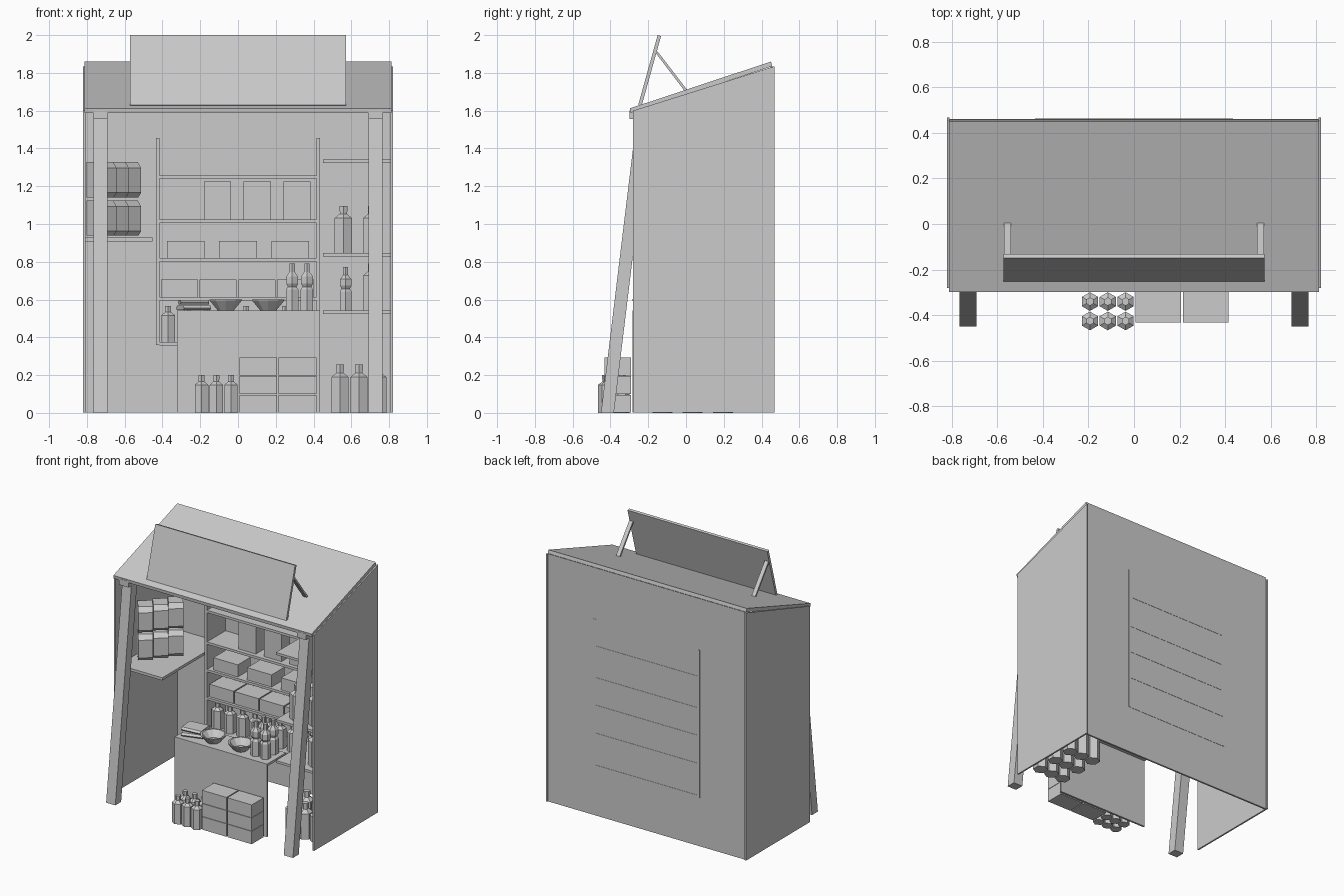
import bpy, bmesh, math
from mathutils import Matrix

if "Cube" in bpy.data.objects:
    bpy.data.objects.remove(bpy.data.objects["Cube"])


def mesh_object(name, verts, faces, loc=(0, 0, 0), rot=0):
    me = bpy.data.meshes.new(name)
    me.from_pydata(verts, [], faces)
    bm = bmesh.new()
    bm.from_mesh(me)
    bmesh.ops.recalc_face_normals(bm, faces=bm.faces)
    bm.to_mesh(me)
    bm.free()
    ob = bpy.data.objects.new(name, me)
    ob.matrix_world = Matrix.Translation(loc) @ Matrix.Rotation(rot, 4, 'Z')
    bpy.context.collection.objects.link(ob)
    return ob


def prism(name, x0, x1, profile, loc=(0, 0, 0), rot=0):
    """Extrude a (y, z) outline from x0 to x1."""
    n = len(profile)
    verts = [(x, y, z) for x in (x0, x1) for y, z in profile]
    faces = [tuple(range(n)), tuple(range(n, 2 * n))]
    faces += [(i, (i + 1) % n, n + (i + 1) % n, n + i) for i in range(n)]
    return mesh_object(name, verts, faces, loc, rot)


def box(name, x0, x1, y0, y1, z0, z1, loc=(0, 0, 0), rot=0):
    return prism(name, x0, x1, [(y0, z0), (y1, z0), (y1, z1), (y0, z1)], loc, rot)


def lathe(name, profile, loc, sides=6, closed_loop=False):
    """Spin a (radius, z) outline; a vertex points along y."""
    m = len(profile)
    verts = [(r * math.cos(a), r * math.sin(a), z) for r, z in profile
             for a in [math.pi / 2 + 2 * math.pi * k / sides for k in range(sides)]]
    faces = []
    for i in range(m if closed_loop else m - 1):
        j = (i + 1) % m
        for k in range(sides):
            l = (k + 1) % sides
            faces.append((i * sides + k, i * sides + l, j * sides + l, j * sides + k))
    if not closed_loop:
        faces += [tuple(range(sides)), tuple(range((m - 1) * sides, m * sides))]
    return mesh_object(name, verts, faces, loc)


def bottle(name, x, y, z, r=0.04, h=0.2):
    lathe(name, [(r, 0), (r, .74 * h), (r * .42, .83 * h), (r * .42, .88 * h),
                 (r * .45, .88 * h), (r * .45, h)], (x, y, z))


def waisted_bottle(name, x, y, z, r=0.038, h=0.25):
    lathe(name, [(r, 0), (r, .44 * h), (r * .7, .5 * h), (r * .95, .57 * h),
                 (r * .95, .72 * h), (r * .42, .82 * h), (r * .42, h)], (x, y, z))


# Shell: side walls, back wall and sloped roof
for s, side in ((-1, "left"), (1, "right")):
    prism(side + "_wall", s * .808, s * .82,
          [(-.28, .002), (.468, .002), (.468, 1.835), (-.28, 1.6)])
prism("back_wall", -.81, .81, [(.447, .002), (.46, .002), (.46, 1.835), (.447, 1.83)])
prism("roof", -.812, .812, [(-.295, 1.588), (.456, 1.835), (.45, 1.86), (-.298, 1.612)])

# Leaning front legs, leg brackets and sign struts
for s, side in ((-1, "left"), (1, "right")):
    prism(side + "_front_leg", s * .69, s * .765,
          [(-.45, 0), (-.382, 0), (-.187, 1.61), (-.257, 1.595)])
    box(side + "_leg_bracket", s * .69, s * .765, -.298, -.24, 1.555, 1.6)
    prism(side + "_sign_strut", s * .54, s * .57,
          [(-.16, 1.905), (-.15, 1.913), (.006, 1.71), (-.004, 1.70)])

# Blank sign board
prism("sign_board", -.572, .572, [(-.253, 1.63), (-.235, 1.625), (-.132, 1.995), (-.15, 2.0)])

# Central shelf unit
for s, side in ((-1, "left"), (1, "right")):
    box(side + "_shelf_upright", s * .415, s * .435, .23, .462, .36, 1.455)
for i, z in enumerate((.358, .595, .802, 1.006, 1.24)):
    box(f"centre_shelf_{i}", -.415, .415, .23, .462, z, z + .018)

# Goods on the central shelves
for i in range(3):
    x = -.108 + .21 * i
    box(f"tall_carton_{i}", x - .072, x + .072, .26, .4, 1.024, 1.225)
    x = -.277 + .277 * i
    box(f"flat_carton_{i}", x - .1, x + .1, .25, .4, .82, .91)
for i in range(4):
    x = -.31 + .205 * i
    box(f"small_carton_{i}", x - .098, x + .098, .25, .4, .613, .705)
for i in range(8):
    bottle(f"shelf_bottle_{i}", -.37 + .103 * i, .29, .376, .042, .19)

# Counter
box("counter_front", -.322, .435, -.282, -.268, .002, .53)
box("counter_top", -.322, .435, -.282, -.06, .525, .542)

# Counter goods: bags, bowls and bottles
bag = [(-.06, .006), (.06, .006), (.07, .018), (.055, .03), (-.055, .03), (-.07, .018)]
prism("lower_bag", -.075, .075, bag, (-.235, -.17, .538), .3)
prism("upper_bag", -.075, .075, bag, (-.235, -.16, .568), .1)
for i, x in enumerate((-.065, .16)):
    lathe(f"bowl_{i}", [(.045, 0), (.088, .05), (.09, .056), (.078, .056), (.04, .012)],
          (x, -.195, .543), 10)
for i in range(2):
    for j in range(2):
        waisted_bottle(f"counter_bottle_{i}_{j}", .287 + .078 * i, -.2 + .09 * j, .542)

# Left shelf with two layers of angled jars
box("left_shelf", -.81, -.452, -.24, .45, .908, .928)
jar = [(-.07, .025), (-.045, 0), (.06, 0), (.06, .187), (-.04, .187), (-.07, .155)]
for k in range(2):
    for i in range(3):
        prism(f"jar_{k}_{i}", -.05, .05, jar,
              (-.725 + .065 * i, -.05 + .085 * i, .938 + .203 * k), math.radians(38))

# Right shelves with bottles
for i, z in enumerate((.524, .828, 1.324)):
    box(f"right_shelf_{i}", .45, .81, -.2, .45, z, z + .018)
for i in range(3):
    for j in range(3):
        bottle(f"floor_bottle_{i}_{j}", .54 + .1 * i, -.125 + .16 * j, 0, .053, .255)
for i in range(2):
    for j in range(2):
        y = -.1 + .17 * j
        bottle(f"upper_bottle_{i}_{j}", .558 + .15 * i, y, .846, .053, .25)
        if i == 0:
            waisted_bottle(f"middle_bottle_{j}", .57, y, .542, .036, .23)
        else:
            bottle(f"middle_bottle_tall_{j}", .708, y, .542, .053, .25)

# Goods on the ground in front of the counter
for i in range(3):
    for j in range(2):
        bottle(f"front_bottle_{i}_{j}", -.193 + .078 * i, -.34 - .085 * j, 0, .041, .2)
for i in range(2):
    for k in range(3):
        x, z = .007 + .208 * i, .098 * k
        box(f"crate_{i}_{k}", x, x + .2, -.432, -.292, z + .001, z + .096)
